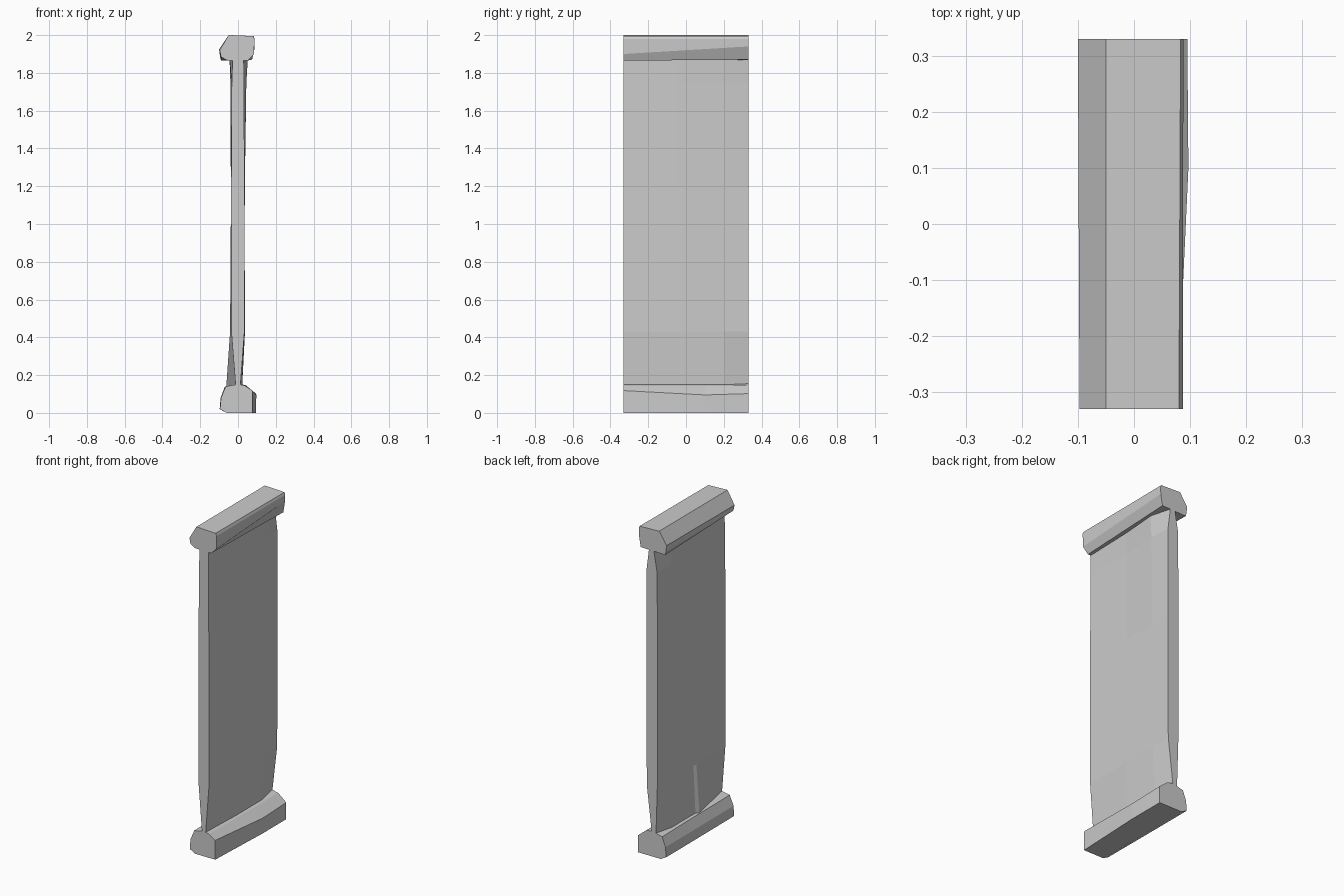
import bpy

HALF = 0.33


def loft(name, rings):
    """Skin a list of equal-length closed rings and cap both ends."""
    n = len(rings[0])
    verts = [p for ring in rings for p in ring]
    faces = []
    for r in range(len(rings) - 1):
        for i in range(n):
            j = (i + 1) % n
            a, b, c, d = r * n + i, r * n + j, (r + 1) * n + j, (r + 1) * n + i
            faces.append((a, b, c, d))
    faces.append(tuple(reversed(range(n))))
    faces.append(tuple(range((len(rings) - 1) * n, len(rings) * n)))
    mesh = bpy.data.meshes.new(name)
    mesh.from_pydata(verts, [], faces)
    obj = bpy.data.objects.new(name, mesh)
    bpy.context.collection.objects.link(obj)
    return obj


def beam(name, sections):
    """Chipped beam: (x, z) profiles at given y positions, clockwise from front."""
    return loft(name, [[(x, y, z) for x, z in reversed(prof)] for y, prof in sections])


# Top rail, slightly different profile at each end
beam("top_rail", [
    (-HALF, [(-0.05, 2.0), (0.08, 1.995), (0.087, 1.98), (0.085, 1.90),
             (0.05, 1.865), (-0.06, 1.867), (-0.09, 1.885), (-0.097, 1.92)]),
    (HALF, [(-0.05, 2.0), (0.083, 1.995), (0.088, 1.98), (0.087, 1.94),
            (0.075, 1.87), (-0.09, 1.865), (-0.095, 1.885), (-0.10, 1.925)]),
])

# Bottom rail, bulging outward towards the back
beam("bottom_rail", [
    (-HALF, [(-0.06, 0), (-0.095, 0.02), (-0.09, 0.08), (-0.065, 0.14),
             (0.0, 0.152), (0.035, 0.145), (0.077, 0.118), (0.077, 0)]),
    (0.1, [(-0.06, 0), (-0.097, 0.02), (-0.092, 0.08), (-0.068, 0.14),
           (0.0, 0.155), (0.04, 0.145), (0.097, 0.095), (0.095, 0)]),
    (HALF, [(-0.06, 0), (-0.097, 0.02), (-0.092, 0.08), (-0.07, 0.138),
            (0.0, 0.155), (0.04, 0.147), (0.095, 0.102), (0.095, 0)]),
])

# Panel: left and right faces sampled at five heights for each y station
levels = [0.14, 0.43, 1.2, 1.74, 1.88]
stations = [
    (-HALF, [-0.012, -0.035, -0.036, -0.033, -0.028], [0.012, 0.034, 0.034, 0.032, 0.03]),
    (-0.04, [-0.062, -0.042, -0.036, -0.04, -0.045], [0.022, 0.036, 0.034, 0.034, 0.036]),
    (-0.02, [-0.05, -0.036, -0.037, -0.04, -0.045], [0.022, 0.037, 0.034, 0.034, 0.037]),
    (0.2, [-0.05, -0.038, -0.038, -0.04, -0.042], [0.022, 0.035, 0.035, 0.044, 0.052]),
    (HALF, [-0.028, -0.037, -0.038, -0.036, -0.012], [0.0, 0.034, 0.036, 0.036, 0.018]),
]
loft("panel", [
    [(x, y, z) for x, z in zip(left, levels)] +
    [(x, y, z) for x, z in reversed(list(zip(right, levels)))]
    for y, left, right in stations
])

# Face normals outward
import bmesh
for obj in bpy.data.objects:
    bm = bmesh.new()
    bm.from_mesh(obj.data)
    bmesh.ops.recalc_face_normals(bm, faces=bm.faces)
    bm.to_mesh(obj.data)
    bm.free()
